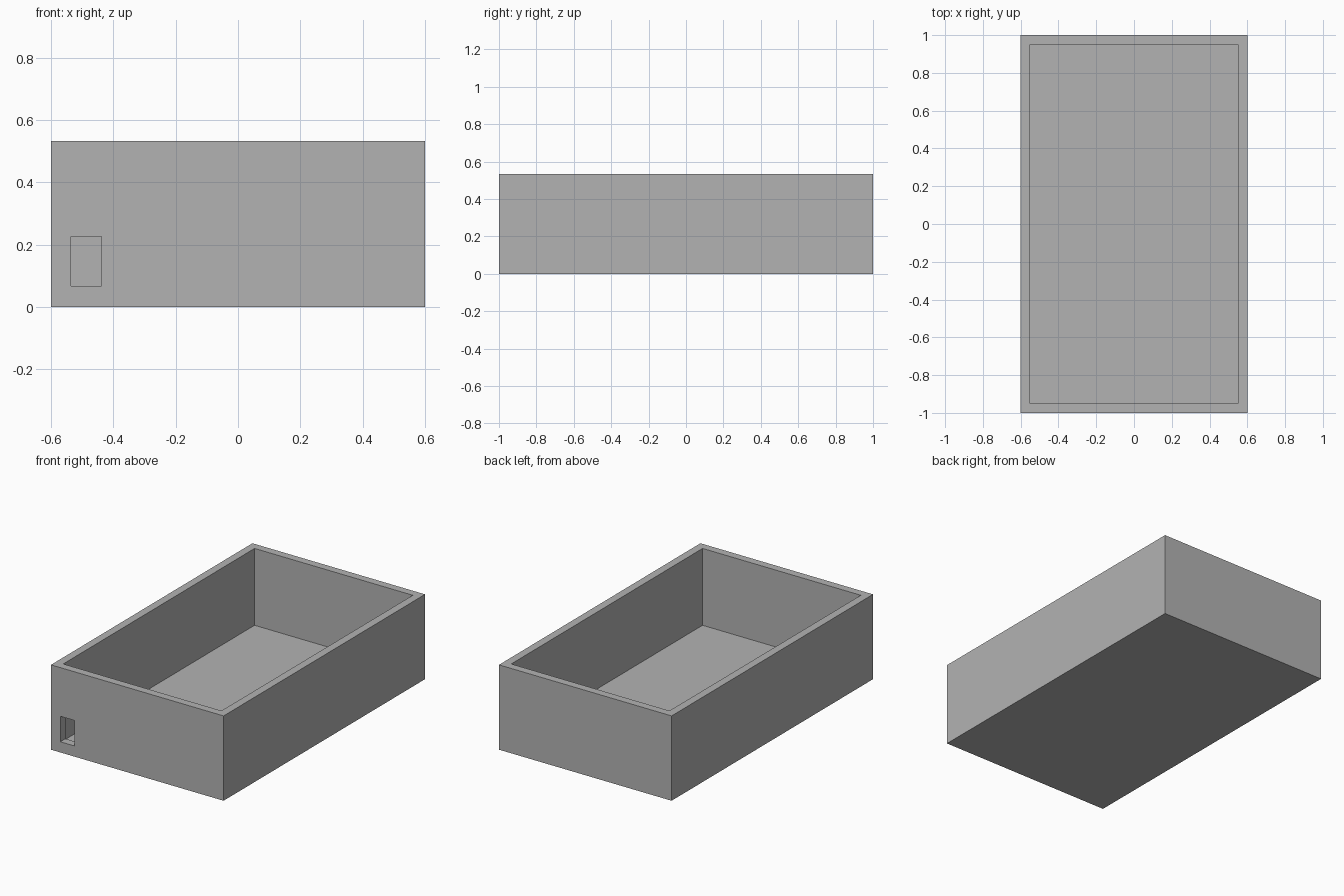
import bpy
from mathutils import Vector

# Remove the default cube
default = bpy.data.objects.get("Cube")
if default:
    bpy.data.objects.remove(default, do_unlink=True)

WIDTH, LENGTH, HEIGHT, WALL = 1.2, 2.0, 0.533, 0.05

# Plain grey material
GREY = (0.45, 0.45, 0.45, 1)
grey = bpy.data.materials.new("grey")
grey.use_nodes = True
grey.diffuse_color = GREY
grey.node_tree.nodes["Principled BSDF"].inputs["Base Color"].default_value = GREY


def block(name, low, high):
    """Axis-aligned box between two corners."""
    low, high = Vector(low), Vector(high)
    bpy.ops.mesh.primitive_cube_add(size=1, location=(low + high) / 2)
    obj = bpy.context.object
    obj.name = obj.data.name = name
    obj.scale = high - low
    bpy.ops.object.transform_apply(location=False, rotation=False, scale=True)
    obj.data.materials.append(grey)
    return obj


def cut(target, cutter):
    """Subtract a hidden cutter from the target."""
    mod = target.modifiers.new(cutter.name, "BOOLEAN")
    mod.operation = "DIFFERENCE"
    mod.solver = "EXACT"
    mod.object = cutter
    bpy.context.view_layer.objects.active = target
    bpy.ops.object.modifier_apply(modifier=mod.name)
    bpy.data.objects.remove(cutter, do_unlink=True)


# Open-topped case
x, y = WIDTH / 2, LENGTH / 2
case = block("open_case", (-x, -y, 0), (x, y, HEIGHT))

# Hollow interior, leaving the walls and floor
cut(case, block("interior_cutter", (WALL - x, WALL - y, WALL), (x - WALL, y - WALL, HEIGHT + 0.2)))

# Cable opening through the front wall
cut(case, block("port_cutter", (-0.535, -y - 0.1, 0.067), (-0.438, -y + 0.1, 0.227)))
